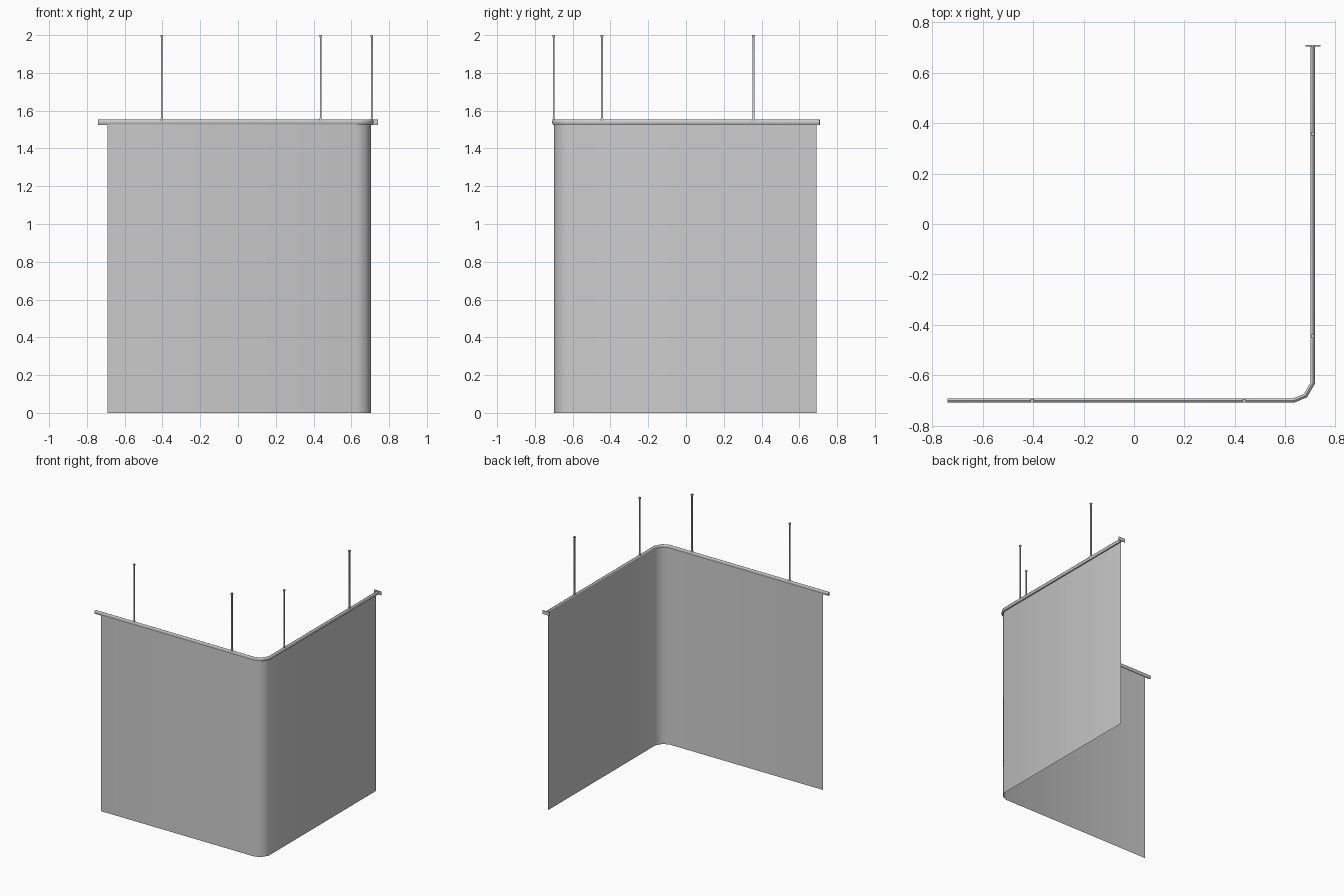
import bpy, bmesh, math
from mathutils import Vector

if "Cube" in bpy.data.objects:
    bpy.data.objects.remove(bpy.data.objects["Cube"])


def finish(bm, name, smooth_angle=40):
    bmesh.ops.recalc_face_normals(bm, faces=bm.faces)
    me = bpy.data.meshes.new(name)
    bm.to_mesh(me)
    bm.free()
    ob = bpy.data.objects.new(name, me)
    bpy.context.collection.objects.link(ob)
    bpy.ops.object.select_all(action='DESELECT')
    ob.select_set(True)
    bpy.context.view_layer.objects.active = ob
    bpy.ops.object.shade_smooth_by_angle(angle=math.radians(smooth_angle))
    return ob


def sweep(name, path, profile, closed):
    """Sweep (sideways, z) profile points along a flat path with mitred corners."""
    bm = bmesh.new()
    pts = [Vector(p) for p in path]
    rings = []
    for i, p in enumerate(pts):
        a = (p - pts[i - 1]).normalized() if i else None
        b = (pts[i + 1] - p).normalized() if i < len(pts) - 1 else None
        a, b = a or b, b or a
        t = (a + b).normalized()
        side = Vector((t.y, -t.x)) / t.dot(a)
        rings.append([bm.verts.new((p.x + side.x * s, p.y + side.y * s, z))
                      for s, z in profile])
    n = len(profile)
    for r, q in zip(rings, rings[1:]):
        for k in range(n if closed else n - 1):
            bm.faces.new((r[k], r[(k + 1) % n], q[(k + 1) % n], q[k]))
    if closed:
        bm.faces.new(rings[0])
        bm.faces.new(rings[-1])
    return finish(bm, name)


def box(name, lo, hi):
    bm = bmesh.new()
    bmesh.ops.create_cube(bm, size=1)
    for v in bm.verts:
        v.co = [(l + h) / 2 + c * (h - l) for l, h, c in zip(lo, hi, v.co)]
    return finish(bm, name)


corner = [(0.633, -0.70), (0.68, -0.68), (0.709, -0.63)]

# Rounded L-shaped ceiling rail
rail_profile = [(-0.005, 1.525), (0.005, 1.525), (0.005, 1.529), (0.008, 1.533),
                (0.0085, 1.539), (0.008, 1.546), (0.005, 1.551), (0, 1.553),
                (-0.005, 1.551), (-0.008, 1.546), (-0.0085, 1.539),
                (-0.008, 1.533), (-0.005, 1.529)]
sweep("rail", [(-0.74, -0.70)] + corner + [(0.709, 0.706)], rail_profile, True)

# Wall plate at the rear end of the rail
box("wall_plate", (0.679, 0.704, 1.525), (0.74, 0.709, 1.553))

# Thin curtain sheet hanging below the rail
inner = [(x - 0.004, y + 0.001) for x, y in corner]
sweep("curtain", [(-0.69, -0.699)] + inner + [(0.705, 0.69)],
      [(0, 0), (0, 1.53)], False)

# Square hanger rods with flared ends
stations = [(1.548, 0.007), (1.556, 0.007), (1.562, 0.0045),
            (1.986, 0.0045), (1.992, 0.007), (2.0, 0.007)]
for i, (x, y) in enumerate([(-0.403, -0.70), (0.438, -0.70),
                            (0.709, -0.445), (0.709, 0.357)]):
    bm = bmesh.new()
    rings = [[bm.verts.new((x + sx * r, y + sy * r, z))
              for sx, sy in ((-1, -1), (1, -1), (1, 1), (-1, 1))]
             for z, r in stations]
    for a, b in zip(rings, rings[1:]):
        for k in range(4):
            bm.faces.new((a[k], a[(k + 1) % 4], b[(k + 1) % 4], b[k]))
    bm.faces.new(rings[0])
    bm.faces.new(rings[-1])
    finish(bm, f"hanger_rod_{i + 1}", 30)
